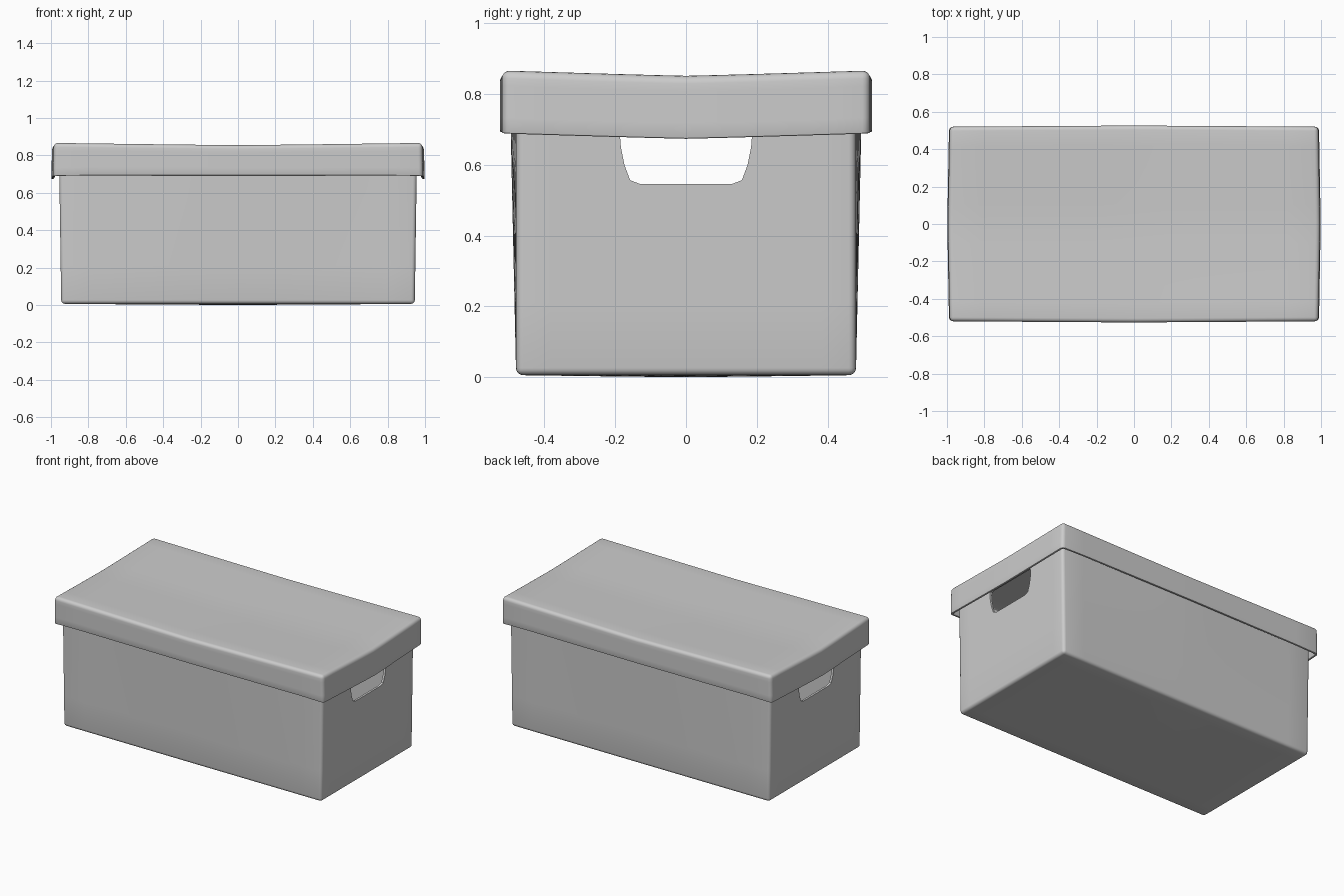
import bpy, bmesh
from mathutils import Vector

if "Cube" in bpy.data.objects:
    bpy.data.objects.remove(bpy.data.objects["Cube"])


def tent(t, p=1.25):
    # 1 in the middle, 0 at the ends
    return 1 - min(1, abs(t)) ** p


def tray(name, hx, hy, z0, z1, open_z, radius, thick, deform):
    # Rounded open box, sliced into a grid so it can be gently warped
    bm = bmesh.new()
    bmesh.ops.create_cube(bm, size=2)
    for v in bm.verts:
        v.co = Vector((v.co.x * hx, v.co.y * hy, z1 if v.co.z > 0 else z0))
    edges = [e for e in bm.edges if not all(abs(v.co.z - open_z) < 1e-5 for v in e.verts)]
    bmesh.ops.bevel(bm, geom=edges, offset=radius, offset_type='OFFSET',
                    segments=4, profile=0.5, affect='EDGES')
    gone = [f for f in bm.faces if all(abs(v.co.z - open_z) < 1e-5 for v in f.verts)]
    bmesh.ops.delete(bm, geom=gone, context='FACES')
    cuts = [(Vector((1, 0, 0)), i / 6 * hx) for i in range(-5, 6)]
    cuts += [(Vector((0, 1, 0)), i / 5 * hy) for i in range(-4, 5)]
    cuts += [(Vector((0, 0, 1)), z0 + (z1 - z0) * i / 4) for i in range(1, 4)]
    for n, d in cuts:
        bmesh.ops.bisect_plane(bm, geom=bm.verts[:] + bm.edges[:] + bm.faces[:],
                               plane_co=n * d, plane_no=n, dist=1e-5)
    for v in bm.verts:
        v.co = deform(v.co.copy())
    bmesh.ops.recalc_face_normals(bm, faces=bm.faces)
    # Make sure the shell faces outward before it is thickened
    test = max(bm.faces, key=lambda f: f.calc_center_median().x)
    if test.normal.x < 0:
        bmesh.ops.reverse_faces(bm, faces=bm.faces)
    mesh = bpy.data.meshes.new(name)
    bm.to_mesh(mesh)
    bm.free()
    ob = bpy.data.objects.new(name, mesh)
    bpy.context.collection.objects.link(ob)
    m = ob.modifiers.new("thickness", 'SOLIDIFY')
    m.thickness, m.offset = thick, -1
    m.use_even_offset = True
    return ob


def finish(ob):
    bpy.ops.object.select_all(action='DESELECT')
    ob.select_set(True)
    bpy.context.view_layer.objects.active = ob
    for m in list(ob.modifiers):
        bpy.ops.object.modifier_apply(modifier=m.name)
    bpy.ops.object.shade_smooth_by_angle(angle=0.6)


# Body: slight outward taper, long sides bow out towards the rim
def warp_body(c):
    up = c.z / 0.7
    tx, ty = tent(c.x / 0.945), tent(c.y / 0.48)
    base = max(0, 1 - up * 8)
    return Vector((c.x * (1 + 0.011 * up), c.y * (1 + 0.032 * up * tx),
                   c.z - 0.006 * base * tx * ty))


# Lid: top sags in the middle, skirts bow outwards
def warp_lid(c):
    down = (0.867 - c.z) / 0.174
    tx, ty = tent(c.x / 0.985, 1.1), tent(c.y / 0.52, 1.1)
    end = max(0, (abs(c.x) - 0.9) / 0.085)
    return Vector((c.x + (1 if c.x > 0 else -1) * end * (0.004 * down + 0.009 * ty),
                   c.y * (1 + 0.012 * tx),
                   c.z - 0.015 * ty - 0.012 * tx * (1 - down) - 0.004 * down * end))


body = tray("box_body", 0.945, 0.48, 0.006, 0.82, 0.82, 0.02, 0.014, warp_body)
lid = tray("box_lid", 0.985, 0.52, 0.693, 0.867, 0.693, 0.022, 0.014, warp_lid)

# Hand holes: one rounded profile pushed through both ends
half = [(0.13, 0.546), (0.158, 0.557), (0.174, 0.6), (0.184, 0.65),
        (0.187, 0.69), (0.18, 0.705), (0.16, 0.71)]
profile = half + [(-y, z) for y, z in reversed(half)]
bm = bmesh.new()
face = bm.faces.new([bm.verts.new((-1.2, y, z)) for y, z in profile])
ext = bmesh.ops.extrude_face_region(bm, geom=[face])
bmesh.ops.translate(bm, vec=(2.4, 0, 0),
                    verts=[g for g in ext["geom"] if isinstance(g, bmesh.types.BMVert)])
bmesh.ops.recalc_face_normals(bm, faces=bm.faces)
mesh = bpy.data.meshes.new("hand_hole_cutter")
bm.to_mesh(mesh)
bm.free()
cutter = bpy.data.objects.new("hand_hole_cutter", mesh)
bpy.context.collection.objects.link(cutter)
cutter.hide_render = True

cut = body.modifiers.new("hand_holes", 'BOOLEAN')
cut.operation, cut.solver, cut.object = 'DIFFERENCE', 'EXACT', cutter

# Softened rim along the lid skirt
rim = lid.modifiers.new("rim", 'BEVEL')
rim.width, rim.segments, rim.limit_method, rim.angle_limit = 0.004, 2, 'ANGLE', 1.05

finish(body)
finish(lid)
bpy.data.objects.remove(cutter)
